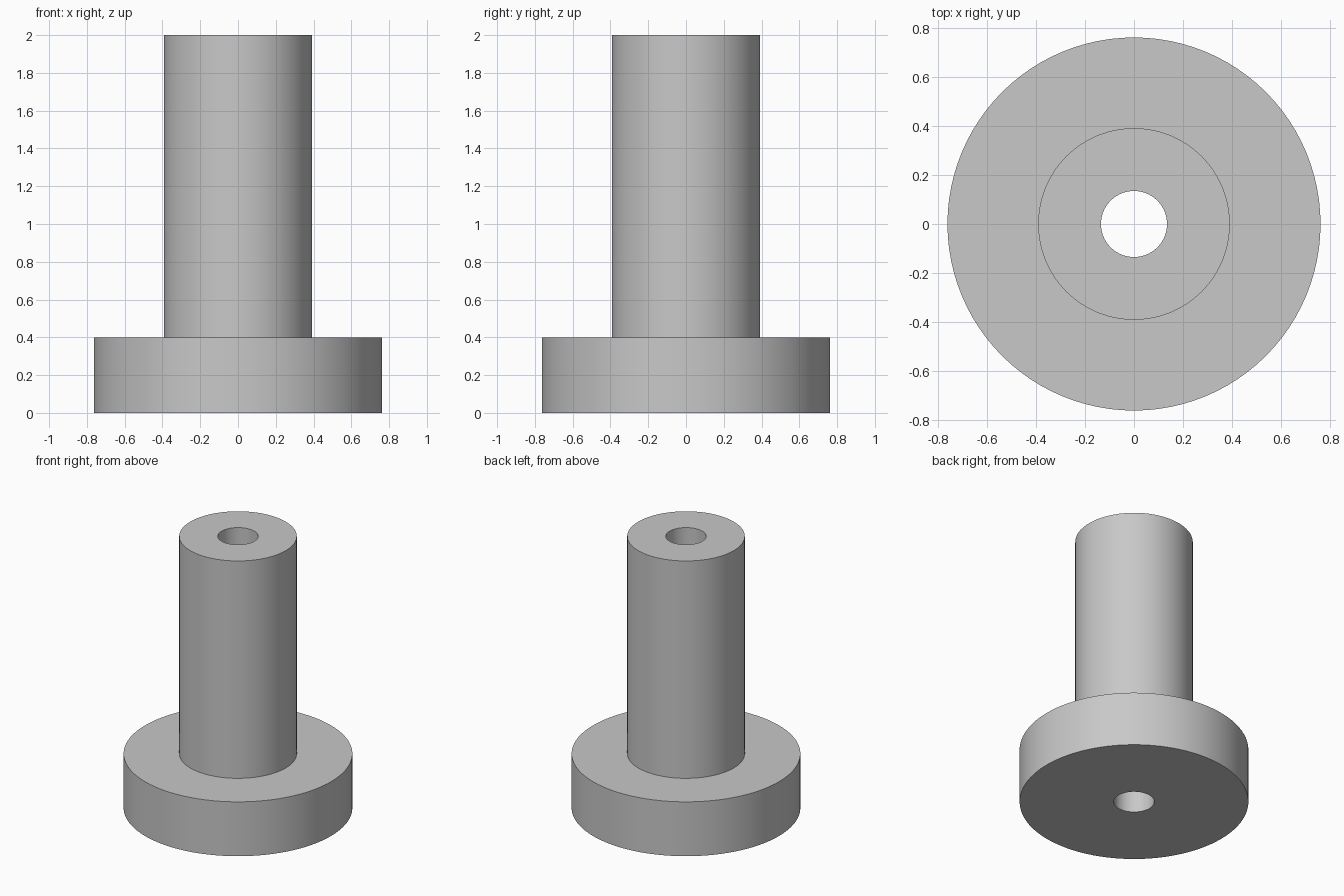
import bpy
import bmesh
import math

cube = bpy.data.objects.get("Cube")
if cube:
    bpy.data.objects.remove(cube, do_unlink=True)

SEGMENTS = 96
BORE, SHAFT, FLANGE = 0.135, 0.392, 0.763
FLANGE_TOP, HEIGHT = 0.4, 2.0

# Plain grey metal
grey = bpy.data.materials.new("grey metal")
grey.use_nodes = True
colour = (0.58, 0.58, 0.58, 1)
grey.diffuse_color = colour
grey.node_tree.nodes["Principled BSDF"].inputs["Base Color"].default_value = colour


def lathe(name, profile):
    """Turn a closed (radius, height) profile around the z axis."""
    bm = bmesh.new()
    verts = [bm.verts.new((r, 0, z)) for r, z in profile]
    edges = [bm.edges.new((v, verts[i - 1])) for i, v in enumerate(verts)]
    bmesh.ops.spin(bm, geom=verts + edges, cent=(0, 0, 0), axis=(0, 0, 1),
                   angle=math.tau, steps=SEGMENTS, use_merge=True)
    bmesh.ops.remove_doubles(bm, verts=bm.verts, dist=1e-5)
    bmesh.ops.recalc_face_normals(bm, faces=bm.faces)
    mesh = bpy.data.meshes.new(name)
    bm.to_mesh(mesh)
    bm.free()
    mesh.materials.append(grey)
    obj = bpy.data.objects.new(name, mesh)
    bpy.context.collection.objects.link(obj)
    bpy.ops.object.select_all(action="DESELECT")
    obj.select_set(True)
    bpy.context.view_layer.objects.active = obj
    bpy.ops.object.shade_smooth_by_angle(angle=math.radians(30))
    return obj


# Flanged sleeve with a straight bore through its full height
lathe("flanged_bushing", [
    (BORE, 0), (FLANGE, 0), (FLANGE, FLANGE_TOP),
    (SHAFT, FLANGE_TOP), (SHAFT, HEIGHT), (BORE, HEIGHT),
])
